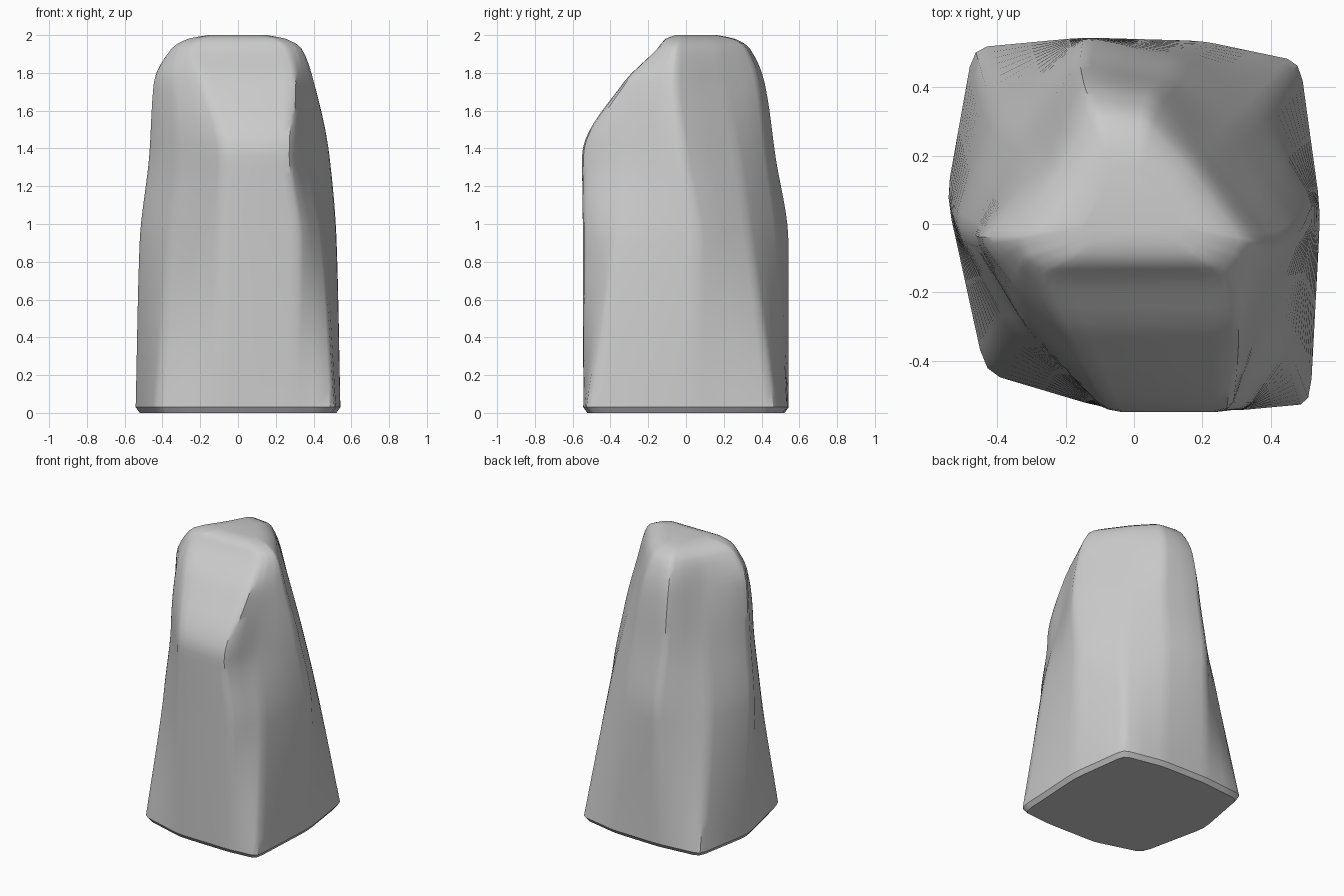
import bpy, bmesh

if "Cube" in bpy.data.objects:
    bpy.data.objects.remove(bpy.data.objects["Cube"])

# Cross-sections (height, outline): square foot twisting into a faceted, rounded top
SECTIONS = [
    (0.03, [(-.10, -.535), (.30, -.545), (.515, -.525), (.545, .04), (.485, .475),
            (.20, .535), (-.15, .545), (-.47, .515), (-.548, .08), (-.435, -.435)]),
    (0.90, [(-.09, -.545), (.33, -.545), (.45, -.38), (.53, .06), (.37, .345),
            (.14, .49), (-.15, .55), (-.41, .33), (-.53, 0), (-.365, -.315)]),
    (1.36, [(-.08, -.55), (.28, -.55), (.365, -.32), (.495, -.02), (.29, .28),
            (.11, .43), (-.16, .48), (-.335, .25), (-.48, -.03), (-.32, -.30)]),
    (1.75, [(-.19, -.33), (.30, -.33), (.345, -.22), (.41, -.06), (.225, .20),
            (.07, .385), (-.15, .42), (-.27, .185), (-.455, -.04), (-.34, -.20)]),
    (1.93, [(-.26, -.15), (.26, -.15), (.31, -.105), (.34, -.05), (.18, .17),
            (.04, .32), (-.12, .34), (-.22, .16), (-.355, -.04), (-.32, -.105)]),
]


def scaled(pts, f, cy=0.0):
    return [(x * f, cy + (y - cy) * f) for x, y in pts]


# Bevelled foot and flat crown
sections = [(0.0, scaled(SECTIONS[0][1], .96))] + SECTIONS
sections += [(1.98, scaled(SECTIONS[-1][1], .76, .02)),
             (2.0, scaled(SECTIONS[-1][1], .45, .02))]
Z = [s[0] for s in sections]


def round_corners(pts, r=.13):
    out = []
    for i, (x, y) in enumerate(pts):
        (a, b), (u, v) = pts[i - 1], pts[(i + 1) % len(pts)]
        out.append((x + (a + u - 2 * x) * r / 4, y + (b + v - 2 * y) * r / 4))
        out += [(x + (u - x) * t, y + (v - y) * t) for t in (r, .5, 1 - r)]
    return out


rings = [round_corners(s[1]) for s in sections]
N = len(rings[0])


# Smooth vertical interpolation without overshoot
def tangents(vals):
    d = [(vals[i + 1] - vals[i]) / (Z[i + 1] - Z[i]) for i in range(len(Z) - 1)]
    m = [2 * a * b / (a + b) if a * b > 0 else 0 for a, b in zip(d, d[1:])]
    m[0] = d[1]
    return [d[0]] + m + [d[-1]]


tracks = [[[r[j][k] for r in rings] for k in (0, 1)] for j in range(N)]
slopes = [[tangents(v) for v in t] for t in tracks]


def blend(v, m, i, t):
    if i == 0:
        return v[0] + (v[1] - v[0]) * t
    h = Z[i + 1] - Z[i]
    return ((2*t**3 - 3*t**2 + 1) * v[i] + (t**3 - 2*t**2 + t) * h * m[i]
            + (3*t**2 - 2*t**3) * v[i + 1] + (t**3 - t**2) * h * m[i + 1])


# Loft the stone body
bm = bmesh.new()
loops = []
for i in range(len(Z) - 1):
    steps = max(2, min(9, round((Z[i + 1] - Z[i]) / .04))) if i else 1
    last = i == len(Z) - 2
    for s in range(steps + (1 if last else 0)):
        t = s / steps
        z = Z[i] + (Z[i + 1] - Z[i]) * t
        loops.append([bm.verts.new((blend(tracks[j][0], slopes[j][0], i, t),
                                    blend(tracks[j][1], slopes[j][1], i, t), z))
                      for j in range(N)])
for a, b in zip(loops, loops[1:]):
    for j in range(N):
        k = (j + 1) % N
        bm.faces.new((a[j], a[k], b[k], b[j]))
bm.faces.new(loops[0][::-1])
bm.faces.new(loops[-1])
bmesh.ops.recalc_face_normals(bm, faces=bm.faces)

mesh = bpy.data.meshes.new("standing_stone")
bm.to_mesh(mesh)
bm.free()
stone = bpy.data.objects.new("standing_stone", mesh)
bpy.context.collection.objects.link(stone)
bpy.context.view_layer.objects.active = stone
stone.select_set(True)
bpy.ops.object.shade_smooth_by_angle(angle=0.6)
